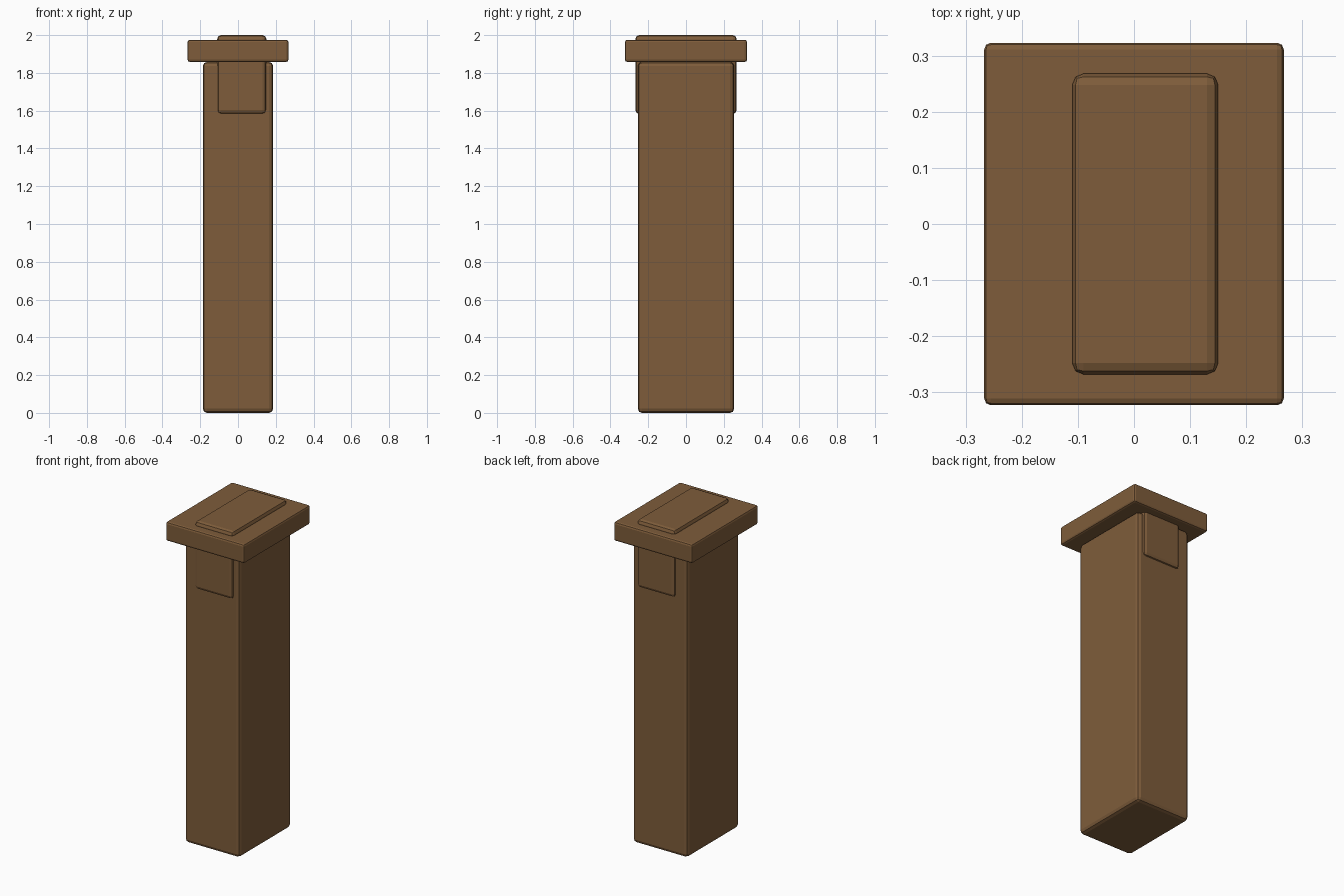
import bpy

# Remove the default cube
cube = bpy.data.objects.get("Cube")
if cube:
    bpy.data.objects.remove(cube, do_unlink=True)

wood = bpy.data.materials.new("brown_wood")
wood.use_nodes = True
color = (0.21, 0.108, 0.043, 1)
wood.diffuse_color = color
shader = next(n for n in wood.node_tree.nodes if n.type == 'BSDF_PRINCIPLED')
shader.inputs["Base Color"].default_value = color


def beveled_box(name, low, high, bevel):
    """Box between two corners with softened edges."""
    center = [(a + b) / 2 for a, b in zip(low, high)]
    bpy.ops.mesh.primitive_cube_add(size=1, location=center)
    box = bpy.context.object
    box.name = name
    box.scale = [b - a for a, b in zip(low, high)]
    bpy.ops.object.transform_apply(location=False, rotation=False, scale=True)
    box.data.materials.append(wood)
    mod = box.modifiers.new("soft_edges", 'BEVEL')
    mod.width = bevel
    mod.segments = 2
    return box


# Main upright
beveled_box("post", (-0.186, -0.255, 0), (0.186, 0.255, 1.858), 0.022)
# Wide slab on top
beveled_box("cap", (-0.267, -0.323, 1.858), (0.267, 0.323, 1.975), 0.012)
# Off-centre tenon running through the cap and showing on front and back
beveled_box("tenon", (-0.11, -0.268, 1.583), (0.15, 0.268, 2.0), 0.02)
